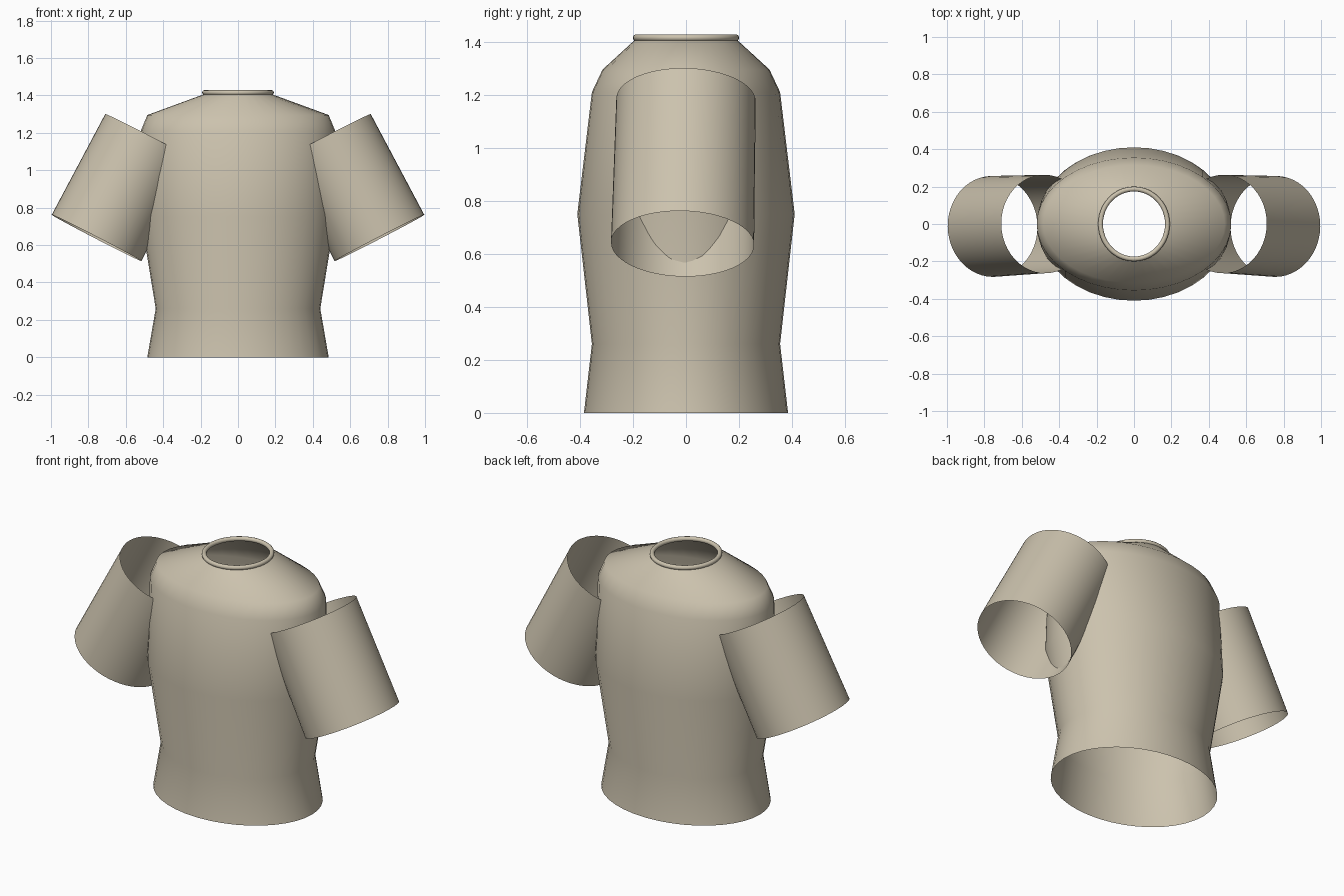
import bpy, math
from mathutils import Vector

if "Cube" in bpy.data.objects:
    bpy.data.objects.remove(bpy.data.objects["Cube"])

# One plain cloth colour
cloth = bpy.data.materials.new("beige cloth")
cloth.use_nodes = True
beige = (0.60, 0.54, 0.42, 1)
cloth.diffuse_color = beige
cloth.node_tree.nodes["Principled BSDF"].inputs["Base Color"].default_value = beige


def loft(name, rings, closed=False):
    """Skin a sequence of equal-length point rings into a smooth open shell."""
    n, count = len(rings[0]), len(rings)
    verts = [p for ring in rings for p in ring]
    faces = []
    for r in range(count if closed else count - 1):
        a, b = r * n, ((r + 1) % count) * n
        for i in range(n):
            j = (i + 1) % n
            faces.append((a + i, a + j, b + j, b + i))
    mesh = bpy.data.meshes.new(name)
    mesh.from_pydata(verts, [], faces)
    mesh.materials.append(cloth)
    obj = bpy.data.objects.new(name, mesh)
    bpy.context.collection.objects.link(obj)
    bpy.ops.object.select_all(action='DESELECT')
    obj.select_set(True)
    bpy.context.view_layer.objects.active = obj
    bpy.ops.object.shade_smooth_by_angle(angle=math.radians(60))
    return obj


def ring(centre, u, v, n):
    """Ellipse around centre with half axes u and v."""
    return [centre + u * math.cos(t) + v * math.sin(t)
            for t in (math.tau * i / n for i in range(n))]


def flat_ring(z, rx, ry, n):
    return ring(Vector((0, 0, z)), Vector((rx, 0, 0)), Vector((0, ry, 0)), n)


# Torso shell: height, half width, half depth; open at hem and neck
torso_profile = [(0, 0.485, 0.385), (0.26, 0.44, 0.355), (0.75, 0.52, 0.41),
                 (1.21, 0.52, 0.355), (1.295, 0.485, 0.315), (1.405, 0.185, 0.195)]
loft("torso", [flat_ring(z, rx, ry, 40) for z, rx, ry in torso_profile])

# Rolled collar around the neck opening
tube = 0.013
collar = []
for k in range(12):
    a = math.tau * k / 12
    d = tube * math.cos(a)
    collar.append(flat_ring(1.415 + tube * math.sin(a), 0.179 + d, 0.187 + d, 48))
loft("collar", collar, closed=True)

# Open sleeves, mirrored left and right, slightly wider at the cuff
for side, name in ((1, "left_sleeve"), (-1, "right_sleeve")):
    cuff = Vector((side * 0.756, -0.013, 0.638))
    shoulder = Vector((side * 0.476, 0, 1.18))
    axis = (shoulder - cuff).normalized()
    v = Vector((0, 1, 0))
    u = v.cross(axis).normalized()
    v = axis.cross(u)
    loft(name, [ring(cuff, u * 0.27, v * 0.27, 48),
                ring(shoulder, u * 0.263, v * 0.263, 48)])
